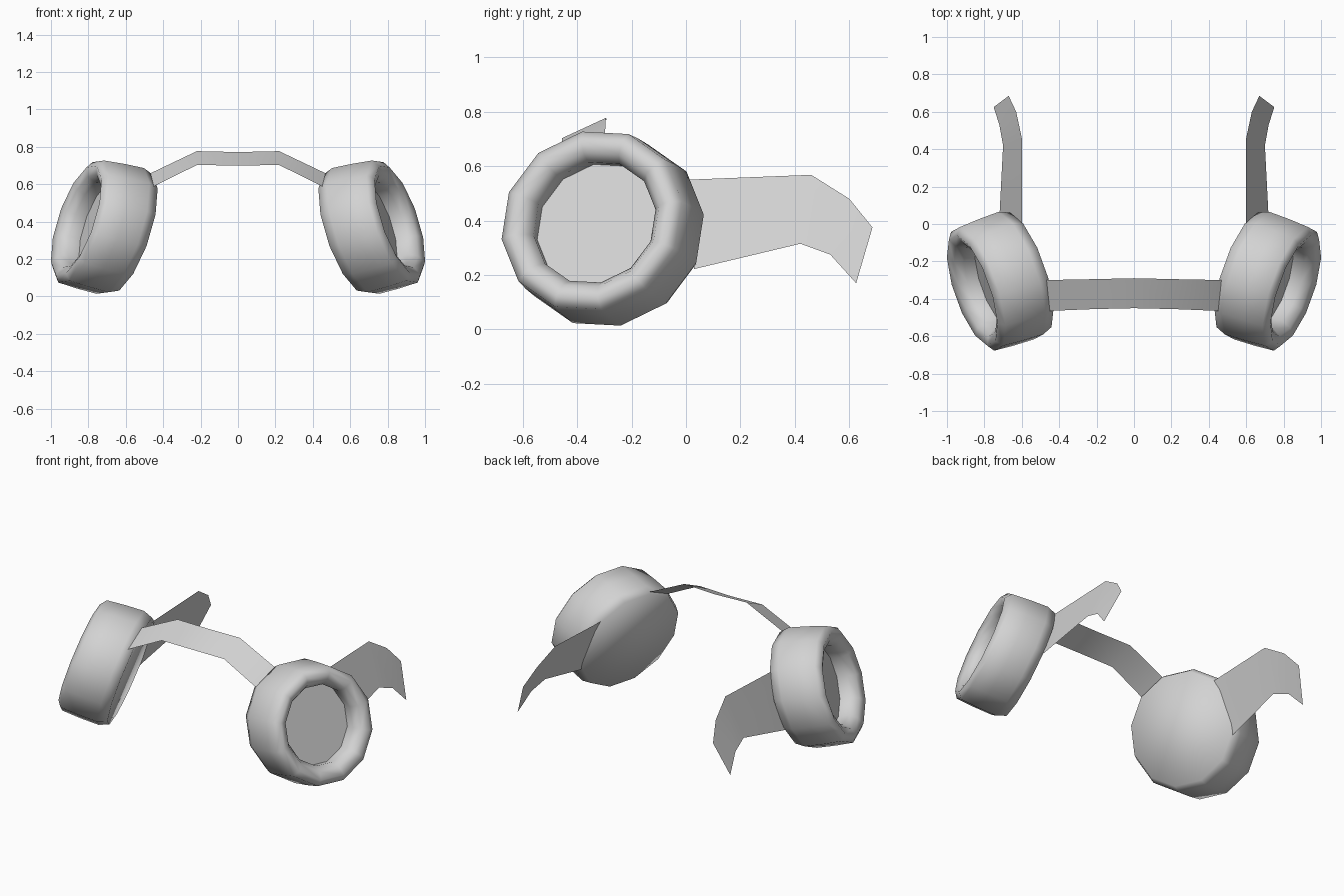
import bpy, bmesh
from math import sin, cos, tau, radians
from mathutils import Vector

if "Cube" in bpy.data.objects:
    bpy.data.objects.remove(bpy.data.objects["Cube"], do_unlink=True)

# One neutral grey material
grey = bpy.data.materials.new("neutral grey")
grey.use_nodes = True
grey.diffuse_color = (0.65, 0.65, 0.65, 1)
grey.node_tree.nodes["Principled BSDF"].inputs["Base Color"].default_value = grey.diffuse_color

# Cup frame: rings face along AXIS and are stacked along the slightly flatter SPINE
CENTRE = Vector((0.843, -0.348, 0.402))
AXIS = Vector((1, -0.345, 0.34)).normalized()
SPINE = Vector((0.89, -0.3, 0.215))
U = (Vector((0, 1, 0)) - AXIS * AXIS.y).normalized()
V = AXIS.cross(U)
SIDES = 12


def finish(name, bm, smooth=True):
    """Turn a bmesh into an object mirrored across x."""
    for face in bm.faces:
        face.smooth = smooth
    mesh = bpy.data.meshes.new(name)
    bm.to_mesh(mesh)
    bm.free()
    mesh.materials.append(grey)
    obj = bpy.data.objects.new(name, mesh)
    bpy.context.collection.objects.link(obj)
    obj.modifiers.new("mirror", 'MIRROR')


def ring(bm, radius, depth):
    """A polygon of vertices around the cup spine."""
    verts = []
    for i in range(SIDES):
        a = tau * i / SIDES + radians(6)
        verts.append(bm.verts.new(CENTRE + SPINE * depth + (U * cos(a) + V * sin(a)) * radius))
    return verts


def strip(name, edge_a, edge_b):
    """A thin single-surface band between two matching edges."""
    bm = bmesh.new()
    a = [bm.verts.new(p) for p in edge_a]
    b = [bm.verts.new(p) for p in edge_b]
    for i in range(len(a) - 1):
        bm.faces.new((a[i], b[i], b[i + 1], a[i + 1]))
    finish(name, bm)


# Ear cups: rounded lip, crisp outer corner, wall widening to a chamfered flat back
profile = [(0.245, -0.11), (0.237, -0.04), (0.265, 0.005), (0.312, 0.025),
           (0.35, -0.005), (0.358, -0.12), (0.361, -0.24), (0.338, -0.3)]
bm = bmesh.new()
rings = [ring(bm, r, d) for r, d in profile]
for inner, outer in zip(rings, rings[1:]):
    for i in range(SIDES):
        j = (i + 1) % SIDES
        bm.faces.new((inner[i], inner[j], outer[j], outer[i]))
bm.faces.new(rings[-1])
# temporary cap keeps the normals consistent while they are recalculated
cap = bm.faces.new(rings[0])
bmesh.ops.recalc_face_normals(bm, faces=bm.faces[:])
bmesh.ops.delete(bm, geom=[cap], context='FACES_ONLY')
finish("ear_cups", bm)

# Recessed flat discs inside the lips
bm = bmesh.new()
bm.faces.new(ring(bm, *profile[0]))
finish("cup_discs", bm, smooth=False)

# Head band: back edge is higher than front edge, ends sink into the cups
strip("head_band",
      [(0, -0.29, 0.772), (0.22, -0.295, 0.777), (0.48, -0.3, 0.653)],
      [(0, -0.45, 0.7), (0.22, -0.455, 0.703), (0.462, -0.465, 0.583)])

# Rear arms: tapering plates that hook down at the end
strip("rear_arms",
      [(0.6, 0, 0.55), (0.6, 0.46, 0.568), (0.63, 0.6, 0.48), (0.67, 0.685, 0.375)],
      [(0.72, 0.03, 0.222), (0.7, 0.42, 0.315), (0.72, 0.53, 0.275), (0.75, 0.625, 0.17)])
